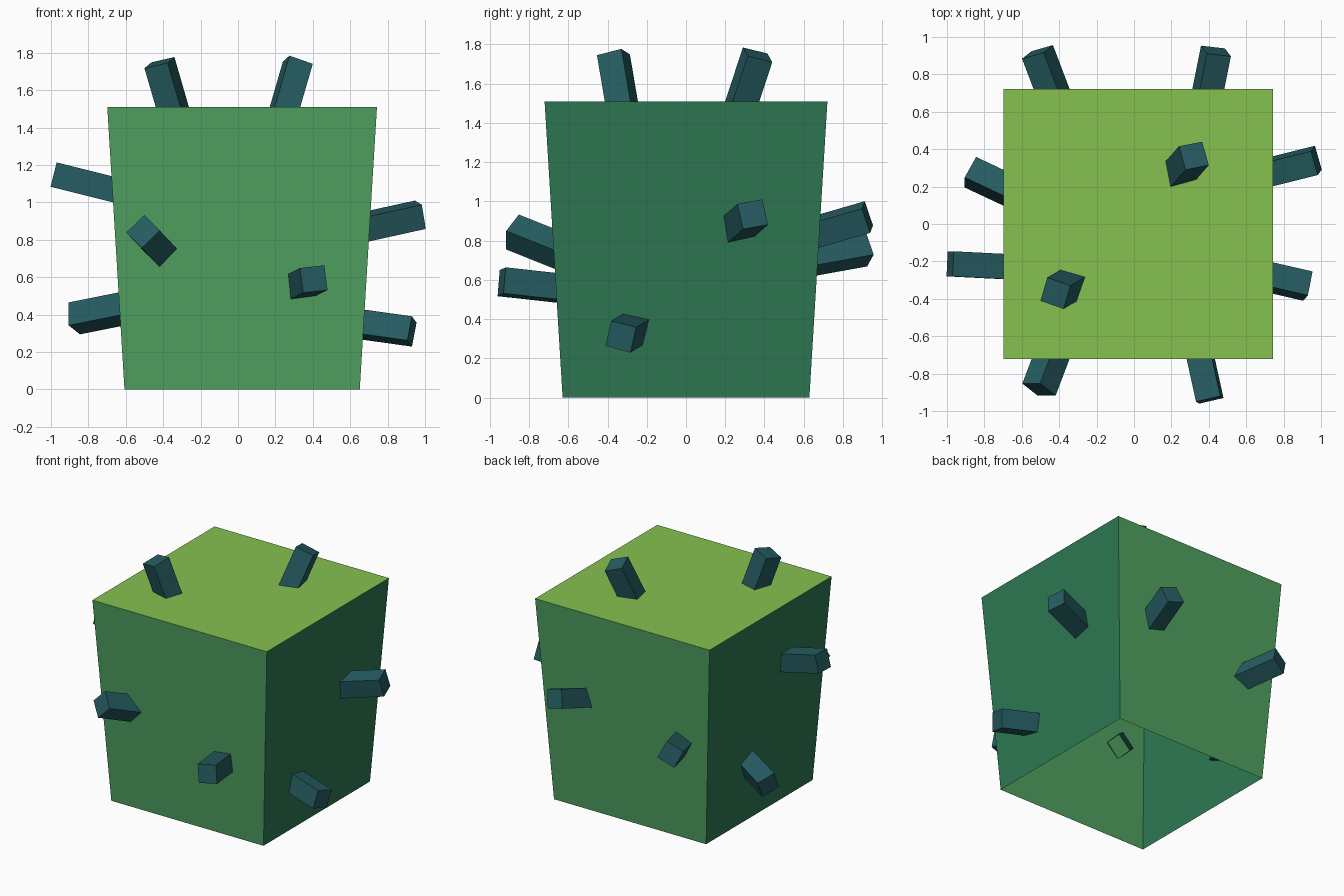
import bpy, bmesh
from mathutils import Vector

if "Cube" in bpy.data.objects:
    bpy.data.objects.remove(bpy.data.objects["Cube"])


def srgb(r, g, b):
    f = lambda c: c / 12.92 if c <= 0.04045 else ((c + 0.055) / 1.055) ** 2.4
    return (f(r / 255), f(g / 255), f(b / 255), 1.0)


def material(name, rgb):
    m = bpy.data.materials.new(name)
    m.diffuse_color = srgb(*rgb)
    m.use_nodes = True
    m.node_tree.nodes["Principled BSDF"].inputs["Base Color"].default_value = m.diffuse_color
    return m


LIME = material("lime_green", (134, 193, 80))
MID = material("mid_green", (79, 162, 96))
DARK = material("dark_green", (45, 120, 83))
TEAL = material("dark_teal", (37, 92, 97))


def finish(bm, name, mats):
    me = bpy.data.meshes.new(name)
    bm.to_mesh(me)
    bm.free()
    for m in mats:
        me.materials.append(m)
    ob = bpy.data.objects.new(name, me)
    bpy.context.collection.objects.link(ob)
    return ob


# Body: tapered cube, open underneath, coloured by face direction
CX, TOP, BOTTOM, HEIGHT = 0.022, 0.721, 0.629, 1.51
bm = bmesh.new()
bmesh.ops.create_cube(bm, size=2)
for v in bm.verts:
    half = TOP if v.co.z > 0 else BOTTOM
    v.co = (CX + v.co.x * half, v.co.y * half, HEIGHT if v.co.z > 0 else 0)
bm.normal_update()
bmesh.ops.delete(bm, geom=[f for f in bm.faces if f.normal.z < -0.5],
                 context='FACES_ONLY')
for f in bm.faces:
    n = f.normal
    f.material_index = 0 if n.z > 0.5 else (1 if abs(n.y) > abs(n.x) else 2)
finish(bm, "body", [LIME, MID, DARK])


# Spines: square pegs, open at the buried end
def spine(name, tip, direction, side, length, w=0.134):
    d = Vector(direction).normalized()
    u = Vector(side)
    u = (u - d * u.dot(d)).normalized()
    v = d.cross(u)
    tip = Vector(tip)
    bm = bmesh.new()
    bmesh.ops.create_cube(bm, size=1)
    bm.normal_update()
    bmesh.ops.delete(bm, geom=[f for f in bm.faces if f.normal.z < -0.5],
                     context='FACES_ONLY')
    for p in bm.verts:
        x, y, z = p.co
        p.co = tip + u * (x * w) + v * (y * w) + d * ((z - 0.5) * length)
    finish(bm, name, [TEAL])


# name, tip centre, axis, direction of one cross-section edge, length
SPINES = [
    ("top_spine_left", (-0.42, -0.37, 1.747), (-0.29, -0.17, 1), (0.96, -0.28, 0), 0.30),
    ("top_spine_right", (0.32, 0.365, 1.747), (0.29, 0.33, 1), (0.96, 0.27, 0), 0.31),
    ("front_spine_left", (-0.508, -0.885, 0.844), (-0.38, -1, 0.40), (0.7, 0, 0.7), 0.29),
    ("front_spine_right", (0.405, -0.94, 0.59), (0.22, -1, 0.11), (0.99, 0, 0.13), 0.34),
    ("back_spine_right", (0.438, 0.925, 0.92), (0.20, 1, 0.29), (0.96, 0, -0.25), 0.31),
    ("back_spine_left", (-0.516, 0.92, 0.757), (-0.38, 1, 0.18), (0.92, 0, 0.39), 0.32),
    ("right_spine_back", (0.975, 0.34, 0.934), (1, 0.25, 0.22), (0, 0.975, 0.22), 0.335),
    ("right_spine_front", (0.93, -0.332, 0.31), (1, -0.23, -0.14), (0, 0.97, -0.22), 0.32),
    ("left_spine_front", (-0.983, -0.213, 1.148), (-1, 0.05, 0.25), (0, 1, 0), 0.37),
    ("left_spine_back", (-0.875, 0.277, 0.38), (-1, 0.47, -0.20), (0, 0.91, -0.40), 0.325),
]
for s in SPINES:
    spine(*s)
